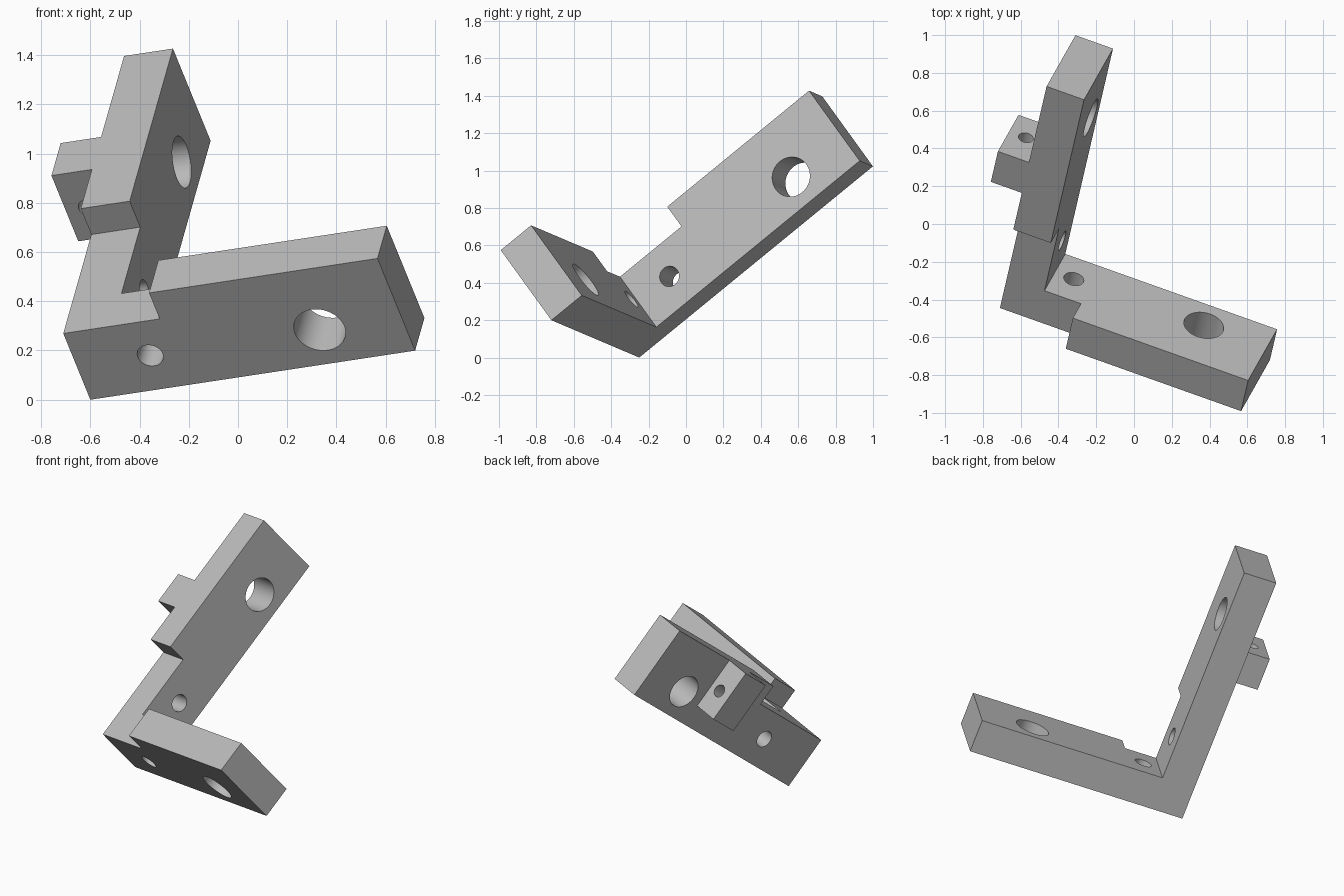
import bpy
import bmesh
from mathutils import Matrix, Vector

if "Cube" in bpy.data.objects:
    bpy.data.objects.remove(bpy.data.objects["Cube"], do_unlink=True)

# Bracket axes: u along the front arm, v along the rear arm, w across the width
corner = Vector((-0.60, -0.25, 0.0))
u = Vector((0.933, -0.332, 0.141)).normalized()
w = u.cross(Vector((0.182, 0.760, 0.624))).normalized()
v = w.cross(u)

THICK, LOW, HIGH = 0.213, 0.35, 0.487
LEN_U, LEN_V = 1.415, 1.64

metal = bpy.data.materials.new("plain_grey")
metal.use_nodes = True
grey = (0.5, 0.5, 0.5, 1.0)
metal.diffuse_color = grey
metal.node_tree.nodes["Principled BSDF"].inputs["Base Color"].default_value = grey


def make_object(name, bm):
    bmesh.ops.recalc_face_normals(bm, faces=bm.faces)
    mesh = bpy.data.meshes.new(name)
    bm.to_mesh(mesh)
    bm.free()
    mesh.materials.append(metal)
    obj = bpy.data.objects.new(name, mesh)
    bpy.context.collection.objects.link(obj)
    return obj


def prism(name, points, sweep):
    """Extrude a closed outline along a vector."""
    bm = bmesh.new()
    face = bm.faces.new([bm.verts.new(p) for p in points])
    grown = bmesh.ops.extrude_face_region(bm, geom=[face])["geom"]
    moved = [g for g in grown if isinstance(g, bmesh.types.BMVert)]
    bmesh.ops.translate(bm, verts=moved, vec=sweep)
    return make_object(name, bm)


def stepped_profile(length, step):
    """Side outline of an arm: low near the corner, full width beyond the step."""
    return [(0, 0), (length, 0), (length, HIGH), (step, HIGH), (step, LOW), (0, LOW)]


def drill(name, centre, axis, radius):
    bm = bmesh.new()
    turn = Vector((0, 0, 1)).rotation_difference(Vector(axis)).to_matrix().to_4x4()
    bmesh.ops.create_cone(bm, cap_ends=True, segments=64, radius1=radius,
                          radius2=radius, depth=0.5,
                          matrix=Matrix.Translation(centre) @ turn)
    return make_object(name, bm)


def combine(target, tool, operation):
    mod = target.modifiers.new(tool.name, "BOOLEAN")
    mod.operation = operation
    mod.solver = "EXACT"
    mod.object = tool
    bpy.context.view_layer.objects.active = target
    bpy.ops.object.modifier_apply(modifier=mod.name)
    bpy.data.objects.remove(tool, do_unlink=True)


# Two arms and the lug on the outside of the rear arm
bracket = prism("angle_bracket", [(a, 0, b) for a, b in stepped_profile(LEN_U, 0.42)],
                (0, THICK, 0))
rear_arm = prism("rear_arm", [(0, a, b) for a, b in stepped_profile(LEN_V, 0.645)],
                 (THICK, 0, 0))
lug = prism("side_lug", [(-0.176, a, b) for a, b in
                         [(0.9, 0.14), (1.112, 0.14), (1.112, HIGH), (0.9, HIGH)]],
            (0.25, 0, 0))

# The lug hole is drilled before joining so it stays inside the lug
combine(lug, drill("lug_hole", (-0.08, 1.0, 0.3), (0, 1, 0), 0.04), "DIFFERENCE")
combine(bracket, rear_arm, "UNION")
combine(bracket, lug, "UNION")

# Small and large bolt holes through each arm
mid = LOW / 2
for dist, radius in ((0.32, 0.054), (1.058, 0.107)):
    combine(bracket, drill("front_hole", (dist, 0.1, mid), (0, 1, 0), radius), "DIFFERENCE")
for dist, radius in ((0.432, 0.055), (1.286, 0.107)):
    combine(bracket, drill("rear_hole", (0.1, dist, mid), (1, 0, 0), radius), "DIFFERENCE")

# Merge coplanar faces, then tilt the bracket into place
bm = bmesh.new()
bm.from_mesh(bracket.data)
bmesh.ops.remove_doubles(bm, verts=bm.verts, dist=0.0001)
bmesh.ops.dissolve_limit(bm, angle_limit=0.01, verts=bm.verts, edges=bm.edges)
bm.to_mesh(bracket.data)
bm.free()
axes = Matrix((u, v, w)).transposed().to_4x4()
bracket.data.transform(Matrix.Translation(corner) @ axes)

bpy.ops.object.select_all(action="DESELECT")
bracket.select_set(True)
bpy.context.view_layer.objects.active = bracket
bpy.ops.object.shade_smooth_by_angle()
